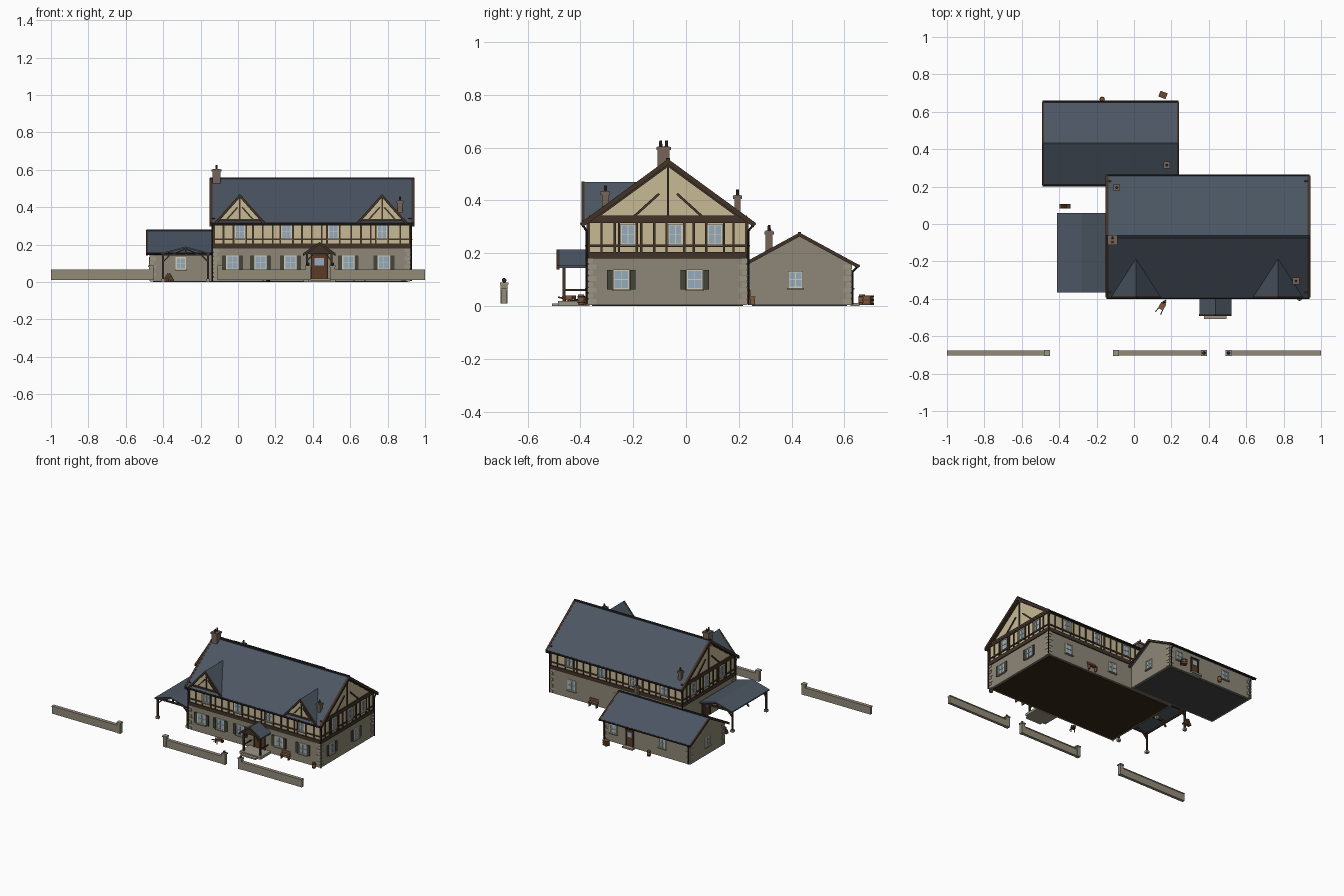
import bpy, bmesh, math
from mathutils import Matrix, Vector

if "Cube" in bpy.data.objects:
    bpy.data.objects.remove(bpy.data.objects["Cube"])

COL = dict(stone='8c8676', quoin='9b9483', cream='c6b894', timber='43362c', slate='4c5662', ridge='2b2f36',
           brick='76655a', pot='4a3c34', glass='93aabb', frame='d0cab6', shutter='45483c', door='5d3d2b',
           wood='80573d', log='6b4a33', metal='2c2825', floor='3a2c20', concrete='474746', fence='918a78')
mats, parts = {}, {}
I = Matrix.Identity(4)
T = lambda x, y, z=0: Matrix.Translation((x, y, z))
R = lambda deg, ax='Z': Matrix.Rotation(math.radians(deg), 4, ax)


def mesh(name, mat):
    return parts.setdefault(name, (bmesh.new(), mat))[0]


def box(name, mat, c, s, M=I):
    bmesh.ops.create_cube(mesh(name, mat), size=1, matrix=M @ T(*c) @ Matrix.Diagonal((*s, 1)))


def span(name, mat, x, y, z, M=I):
    r = (x, y, z)
    box(name, mat, [(a + b) / 2 for a, b in r], [b - a for a, b in r], M)


def beam(name, mat, p, q, w, M=I, d=.012):
    # bar lying on a wall face between two (u, z) points
    du, dz = q[0] - p[0], q[1] - p[1]
    F = M @ T((p[0] + q[0]) / 2, 0, (p[1] + q[1]) / 2) @ R(-math.degrees(math.atan2(dz, du)), 'Y')
    box(name, mat, (0, 0, 0), (math.hypot(du, dz), d, w), F)


def rod(name, mat, p, q, r, r2=None, seg=10):
    p, q = Vector(p), Vector(q)
    F = Matrix.Translation((p + q) / 2) @ (q - p).to_track_quat('Z', 'Y').to_matrix().to_4x4()
    bmesh.ops.create_cone(mesh(name, mat), cap_ends=True, segments=seg, radius1=r,
                          radius2=r if r2 is None else r2, depth=(q - p).length, matrix=F)


def prism(name, mat, pts, y0, y1, M=I):
    bm = mesh(name, mat)
    a, b = [[bm.verts.new(M @ Vector((x, y, z))) for x, z in pts] for y in (y0, y1)]
    bm.faces.new(a)
    bm.faces.new(b[::-1])
    for i in range(len(pts)):
        j = (i + 1) % len(pts)
        bm.faces.new((a[i], b[i], b[j], a[j]))


def chevron(name, mat, half, ridge, eave, t, y0, y1, M=I):
    prism(name, mat, [(-half, eave), (0, ridge), (half, eave), (half, eave - t), (0, ridge - t), (-half, eave - t)], y0, y1, M)


def window(M, u, z, w=.056, h=.072, shutters=False):
    box('window_glass', 'glass', (u, 0, z), (w, .006, h), M)
    for k in (-1, 0, 1):
        t = .006 if k else .003
        box('window_frames', 'frame', (u + k * w / 2, -.002, z), (t, .01, h + .006), M)
        box('window_frames', 'frame', (u, -.002, z + k * h / 2), (w, .01, t), M)
    box('window_sills', 'quoin', (u, -.004, z - h / 2 - .005), (w + .014, .018, .006), M)
    if shutters:
        for k in (-1, 1):
            box('shutters', 'shutter', (u + k * (w / 2 + .015), -.003, z), (.021, .01, h + .004), M)


def door(M, u, w=.06, h=.12):
    box('doors', 'door', (u, 0, .012 + h / 2), (w, .01, h), M)
    box('door_glass', 'glass', (u, -.004, .012 + h * .72), (w * .6, .006, h * .3), M)
    for k in (-1, 1):
        box('door_frames', 'timber', (u + k * w / 2, -.002, .012 + h / 2), (.007, .016, h), M)
    box('door_frames', 'timber', (u, -.002, .012 + h), (w + .012, .016, .008), M)


def timber_wall(M, u0, u1, wins):
    for z, t in ((.192, .026), (.228, .008), (.322, .014)):
        beam('timber_frame', 'timber', (u0, z), (u1, z), t, M, .014)
    n = round((u1 - u0) / .052)
    us = [u0 + i * (u1 - u0) / n for i in range(n + 1)]
    us = [u for u in us if all(abs(u - w) > .048 for w in wins)] + [w + k * .034 for w in wins for k in (-1, 1)]
    for u in us:
        beam('timber_frame', 'timber', (u, .2), (u, .32), .009, M)
    for w in wins:
        window(M, w, .27, .05, .074)


def quoins(x, y, sx, sy, top):
    n = int(top / .022)
    for i in range(n):
        a, b = (.034, .02) if i % 2 else (.02, .034)
        box('quoins', 'quoin', (x - sx * (a / 2 - .003), y - sy * (b / 2 - .003), .016 + i * .022), (a, b, .019))


def chimney(x, y, z0, z1, w, pots):
    box('chimneys', 'brick', (x, y, (z0 + z1) / 2), (w, w, z1 - z0))
    box('chimneys', 'brick', (x, y, z1 - .008), (w + .01, w + .01, .012))
    for dy in pots:
        rod('chimney_pots', 'pot', (x, y + dy, z1 - .005), (x, y + dy, z1 + .022), .007, .005)


# wall frames: local x runs along the wall, local -y points outward
FRONT, BACK = T(0, -.37), T(0, .23) @ R(180)
RIGHT, LEFT = T(.92, 0) @ R(90), T(-.13, 0) @ R(-90)

# main house walls and floor
span('ground_floor_walls', 'stone', (-.13, .92), (-.37, .23), (.004, .185))
span('house_floor', 'floor', (-.115, .905), (-.355, .215), (0, .01))
HM = T(0, -.068) @ R(90)
prism('upper_floor_walls', 'cream', [(-.302, .18), (.298, .18), (.298, .325), (0, .542), (-.302, .325)], -.92, .13, HM)
for x, sx in ((-.13, -1), (.92, 1)):
    for y, sy in ((-.37, -1), (.23, 1)):
        quoins(x, y, sx, sy, .18)

# half timbering and windows on all four sides
timber_wall(FRONT, -.13, .92, [.01, .26, .51, .77])
timber_wall(BACK, -.92, .13, [-.77, -.51, -.26, -.01])
timber_wall(RIGHT, -.37, .23, [-.22, -.04, .11])
timber_wall(LEFT, -.23, .37, [-.11, .04, .22])
for M, c in ((RIGHT, -.068), (LEFT, .068)):
    beam('gable_timbers', 'timber', (c - .3, .334), (c + .3, .334), .016, M, .016)
    beam('gable_timbers', 'timber', (c, .335), (c, .54), .008, M)
    for k in (-1, 1):
        beam('gable_timbers', 'timber', (c + k * .13, .338), (c + k * .034, .425), .009, M)
        beam('gable_timbers', 'timber', (c + k * .29, .325), (c, .536), .014, M)
for x in (-.03, .12, .28, .59, .78):
    window(FRONT, x, .105, .06, .07, True)
for y in (-.245, .033):
    window(RIGHT, y, .1, .056, .07, True)
for x in (.38, .75):
    window(BACK, -x, .1, .056, .07)
window(LEFT, .22, .1, .056, .07)
door(LEFT, .05)

# main roof with bargeboards, ridge and gutters
chevron('main_roof', 'slate', .325, .556, .318, .016, -.938, .148, HM)
for a in (-.943, .137):
    chevron('bargeboards', 'timber', .326, .557, .319, .022, a, a + .016, HM)
box('ridge_caps', 'ridge', (.395, -.068, .555), (1.09, .014, .01))
for y in (-.394, .258):
    rod('gutters', 'metal', (-.148, y, .311), (.938, y, .311), .007, seg=8)

# downpipes
for x in (-.137, .927):
    for y, e in ((-.377, -.394), (.237, .258)):
        rod('downpipes', 'metal', (x, e, .311), (x, y, .285), .004, seg=8)
        rod('downpipes', 'metal', (x, y, .285), (x, y, .006), .004, seg=8)

# front dormer gables
for x in (.01, .77):
    D = T(x, -.37)
    prism('dormer_walls', 'cream', [(-.12, .325), (.12, .325), (0, .46)], -.004, .16, D)
    chevron('dormer_roofs', 'slate', .13, .47, .322, .013, -.022, .19, D)
    chevron('dormer_bargeboards', 'timber', .131, .471, .323, .019, -.026, -.014, D)
    beam('dormer_timbers', 'timber', (-.115, .332), (.115, .332), .012, D, .02)
    beam('dormer_timbers', 'timber', (0, .33), (0, .455), .008, D, .018)
    for k in (-1, 1):
        beam('dormer_timbers', 'timber', (k * .07, .335), (k * .012, .4), .008, D, .018)

# chimneys
chimney(-.115, -.085, .5, .605, .045, (-.011, .011))
chimney(.866, -.305, .35, .435, .026, (0,))
chimney(-.092, .195, .33, .42, .024, (0,))
chimney(.175, .315, .19, .285, .026, (0,))

# rear annex
AM = T(0, .43) @ R(90)
prism('annex_walls', 'stone', [(-.195, .004), (.195, .004), (.195, .16), (0, .266), (-.195, .16)], -.22, .47, AM)
span('annex_floor', 'concrete', (-.455, .205), (.25, .61), (0, .01))
chevron('annex_roof', 'slate', .22, .277, .157, .012, -.238, .49, AM)
for a in (-.241, .481):
    chevron('annex_bargeboards', 'timber', .221, .278, .158, .015, a, a + .012, AM)
box('ridge_caps', 'ridge', (-.125, .43, .276), (.728, .012, .008))
for y in (.207, .653):
    rod('gutters', 'metal', (-.49, y, .152), (.238 if y > .5 else -.14, y, .152), .006, seg=8)
for x in (-.46, .21):
    rod('downpipes', 'metal', (x, .653, .152), (x, .631, .13), .004, seg=8)
    rod('downpipes', 'metal', (x, .631, .13), (x, .631, .006), .004, seg=8)
for x, sx in ((-.47, -1), (.22, 1)):
    quoins(x, .625, sx, 1, .155)
quoins(-.47, .235, -1, -1, .155)
A_BACK = T(0, .625) @ R(180)
window(T(0, .235), -.305, .1, .05, .06)
window(T(.22, 0) @ R(90), .415, .1, .05, .06)
window(T(-.47, 0) @ R(-90), -.43, .1, .05, .06)
for x in (.14, -.25):
    window(A_BACK, -x, .1, .05, .06)
door(A_BACK, -.01, .055, .115)
box('annex_step', 'quoin', (.01, .64, .006), (.08, .035, .012))

# side carport
C = T(-.28, 0)
chevron('carport_roof', 'slate', .131, .19, .155, .008, -.367, .06, C)
for y in (-.345, -.15, .04):
    beam('carport_frame', 'timber', (-.12, .146), (.13, .146), .01, C @ T(0, y))
    beam('carport_frame', 'timber', (0, .146), (0, .182), .008, C @ T(0, y))
    for k in (-1, 1):
        beam('carport_frame', 'timber', (k * .118, .11), (k * .085, .144), .007, C @ T(0, y))
        beam('carport_frame', 'timber', (k * .07, .148), (0, .178), .006, C @ T(0, y))
for x in (-.4, -.16):
    box('carport_frame', 'timber', (x, -.153, .147), (.01, .41, .01))
    for y in (-.345, .04):
        box('carport_posts', 'timber', (x, y, .076), (.011, .011, .14))
        box('carport_post_pads', 'quoin', (x, y, .008), (.022, .022, .016))

# front porch
P = T(.435, 0)
chevron('porch_roof', 'slate', .086, .213, .153, .01, -.487, -.37, P)
chevron('porch_bargeboard', 'timber', .087, .214, .154, .015, -.491, -.48, P)
prism('porch_gable', 'timber', [(-.07, .15), (.07, .15), (0, .202)], -.472, -.464, P)
box('porch_slab', 'quoin', (.435, -.425, .009), (.17, .12, .018))
box('porch_step', 'quoin', (.435, -.492, .005), (.12, .03, .01))
for k in (-1, 1):
    box('porch_posts', 'timber', (.435 + k * .066, -.462, .085), (.011, .011, .135))
    box('porch_rails', 'timber', (.435 + k * .066, -.418, .148), (.01, .1, .01))
    box('porch_rails', 'timber', (.435 + k * .066, -.418, .06), (.007, .09, .007))
    beam('porch_braces', 'timber', (k * .064, .115), (k * .035, .148), .007, P @ T(0, -.462))
door(FRONT, .435, .085, .135)

# boundary wall with pillars
for a, b in ((-1, -.462), (-.097, .372), (.507, 1)):
    span('boundary_wall', 'fence', (a, b), (-.699, -.679), (.01, .06))
    span('boundary_coping', 'fence', (a, b), (-.702, -.676), (.059, .066))
for x, ball in ((-.464, 0), (-.097, 0), (.374, 1), (.505, 1)):
    box('wall_pillars', 'fence', (x, -.689, .046), (.026, .026, .072))
    box('wall_pillar_caps', 'quoin', (x, -.689, .085), (.032, .032, .009))
    if ball:
        bmesh.ops.create_icosphere(mesh('pillar_balls', 'pot'), subdivisions=2, radius=.009, matrix=T(x, -.689, .097))

# benches against the walls
for M in (FRONT @ T(.65, -.018), BACK @ T(-.565, -.022)):
    box('benches', 'wood', (0, 0, .034), (.07, .022, .005), M)
    box('benches', 'wood', (0, .01, .052), (.07, .004, .016), M)
    for k in (-1, 1):
        box('benches', 'wood', (k * .029, 0, .018), (.006, .02, .03), M)
        box('benches', 'wood', (k * .029, .01, .042), (.005, .005, .03), M)

# barrels
for x, y in ((-.17, .667), (.885, -.397)):
    rod('barrels', 'wood', (x, y, .004), (x, y, .024), .011, .014, 12)
    rod('barrels', 'wood', (x, y, .024), (x, y, .044), .014, .011, 12)
    for z in (.013, .035):
        rod('barrel_hoops', 'metal', (x, y, z - .002), (x, y, z + .002), .0137, seg=12)

# crate behind the annex
K = T(.155, .69, .004) @ R(-20)
box('crate', 'wood', (0, 0, .018), (.036, .028, .034), K)
for z in (.004, .018, .033):
    box('crate_slats', 'log', (0, 0, z), (.041, .033, .007), K)

# wheelbarrow by the front wall
W = T(.15, -.44) @ R(-30)
box('wheelbarrow_tray', 'wood', (0, 0, .032), (.03, .036, .016), W)
rod('wheelbarrow_wheel', 'metal', W @ Vector((-.004, .028, .014)), W @ Vector((.004, .028, .014)), .012, seg=14)
for k in (-1, 1):
    rod('wheelbarrow_handles', 'wood', W @ Vector((k * .006, .03, .014)), W @ Vector((k * .016, -.042, .034)), .003, seg=6)
    rod('wheelbarrow_legs', 'wood', W @ Vector((k * .012, -.014, .004)), W @ Vector((k * .012, -.014, .026)), .003, seg=6)

# log pile beside the annex
for row in range(4):
    for i in range(5 - row):
        x, z = -.37 + (i - (4 - row) / 2) * .0118, .011 + row * .0102
        rod('log_pile', 'log', (x, .082, z), (x, .108, z), .006, seg=8)

# turn each collected part into an object
for name, (bm, mat) in parts.items():
    bmesh.ops.recalc_face_normals(bm, faces=bm.faces)
    me = bpy.data.meshes.new(name)
    bm.to_mesh(me)
    bm.free()
    if mat not in mats:
        m = mats[mat] = bpy.data.materials.new(mat)
        rgb = [int(COL[mat][i:i + 2], 16) / 255 for i in (0, 2, 4)]
        m.diffuse_color = (*[c ** 2.2 for c in rgb], 1)
        m.use_nodes = True
        m.node_tree.nodes["Principled BSDF"].inputs["Base Color"].default_value = m.diffuse_color
    me.materials.append(mats[mat])
    bpy.context.collection.objects.link(bpy.data.objects.new(name, me))
